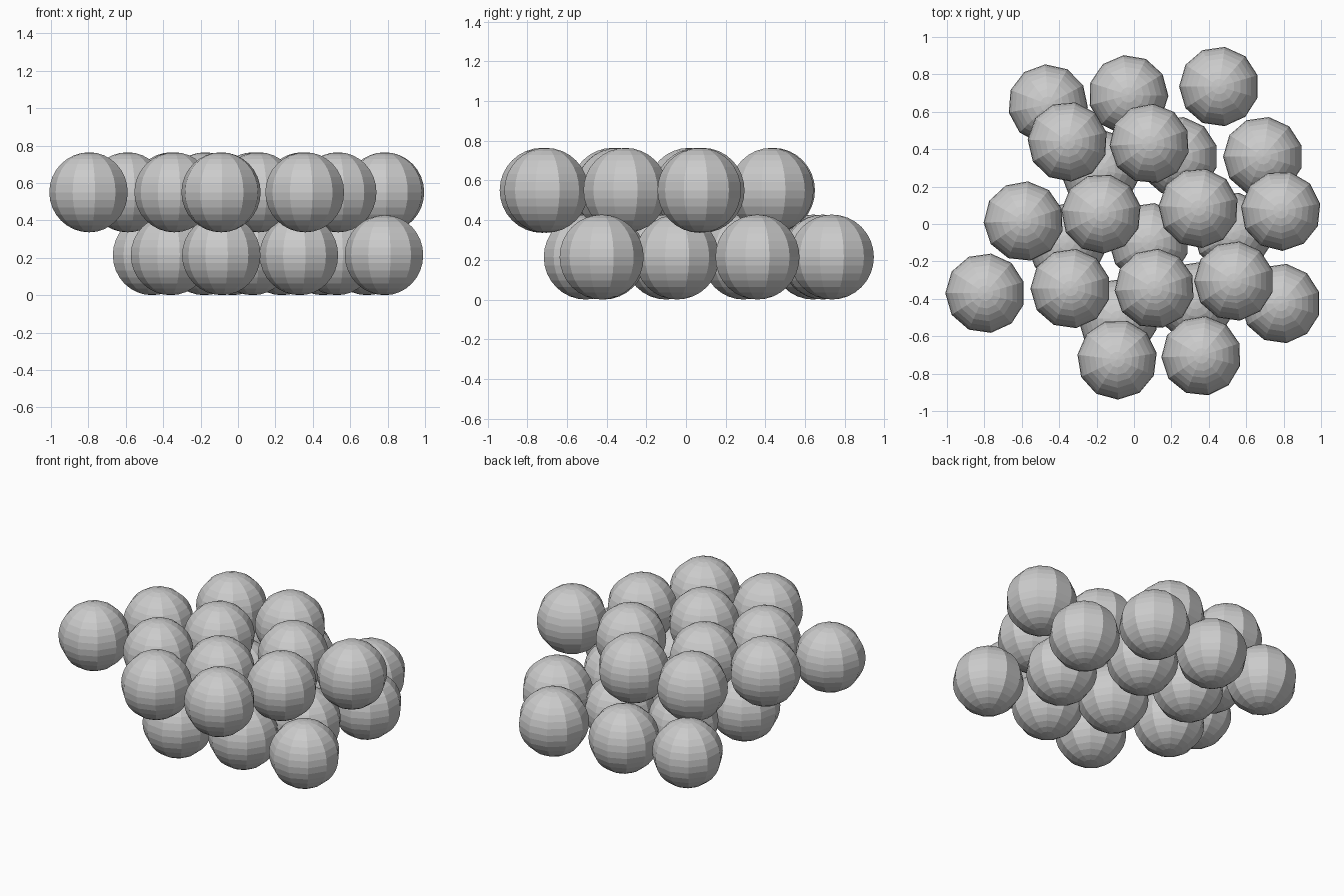
import bpy
from math import radians

cube = bpy.data.objects.get("Cube")
if cube:
    bpy.data.objects.remove(cube, do_unlink=True)

RADIUS = 0.214

grey = bpy.data.materials.new("plain grey")
grey.use_nodes = True
colour = (0.6, 0.6, 0.6, 1)
grey.diffuse_color = colour
grey.node_tree.nodes["Principled BSDF"].inputs["Base Color"].default_value = colour

# One faceted ball mesh, shared by every ball
bpy.ops.mesh.primitive_uv_sphere_add(segments=11, ring_count=16, radius=RADIUS)
template = bpy.context.object
ball_mesh = template.data
ball_mesh.name = "ball"
ball_mesh.materials.append(grey)
bpy.data.objects.remove(template, do_unlink=True)


def add_layer(name, z, balls):
    """Place one sheet of closely packed balls: x, y and turn in degrees."""
    for i, (x, y, turn) in enumerate(balls, 1):
        ball = bpy.data.objects.new(f"{name}_ball_{i}", ball_mesh)
        ball.location = (x, y, z)
        ball.rotation_euler.z = radians(90 + turn)
        bpy.context.collection.objects.link(ball)


# Bottom sheet, back row to front row
add_layer("lower", RADIUS, [
    (-.46, .64, 12), (-.03, .69, 15), (.455, .735, 0),
    (-.18, .29, 5), (.235, .36, 0), (.69, .36, 0),
    (-.36, -.10, 5), (.08, -.10, 0), (.53, -.045, 0),
    (-.085, -.505, 0), (.33, -.415, 0), (.785, -.425, 0),
])

# Top sheet, resting in the hollows
add_layer("upper", 0.55, [
    (-.355, .44, -3), (.083, .43, 3),
    (-.59, .015, 2), (-.175, .055, -5), (.345, .085, -3), (.785, .07, -6),
    (-.795, -.37, 0), (-.34, -.345, 0), (.11, -.345, 3), (.535, -.305, 0),
    (-.09, -.725, -7), (.36, -.705, 2),
])
